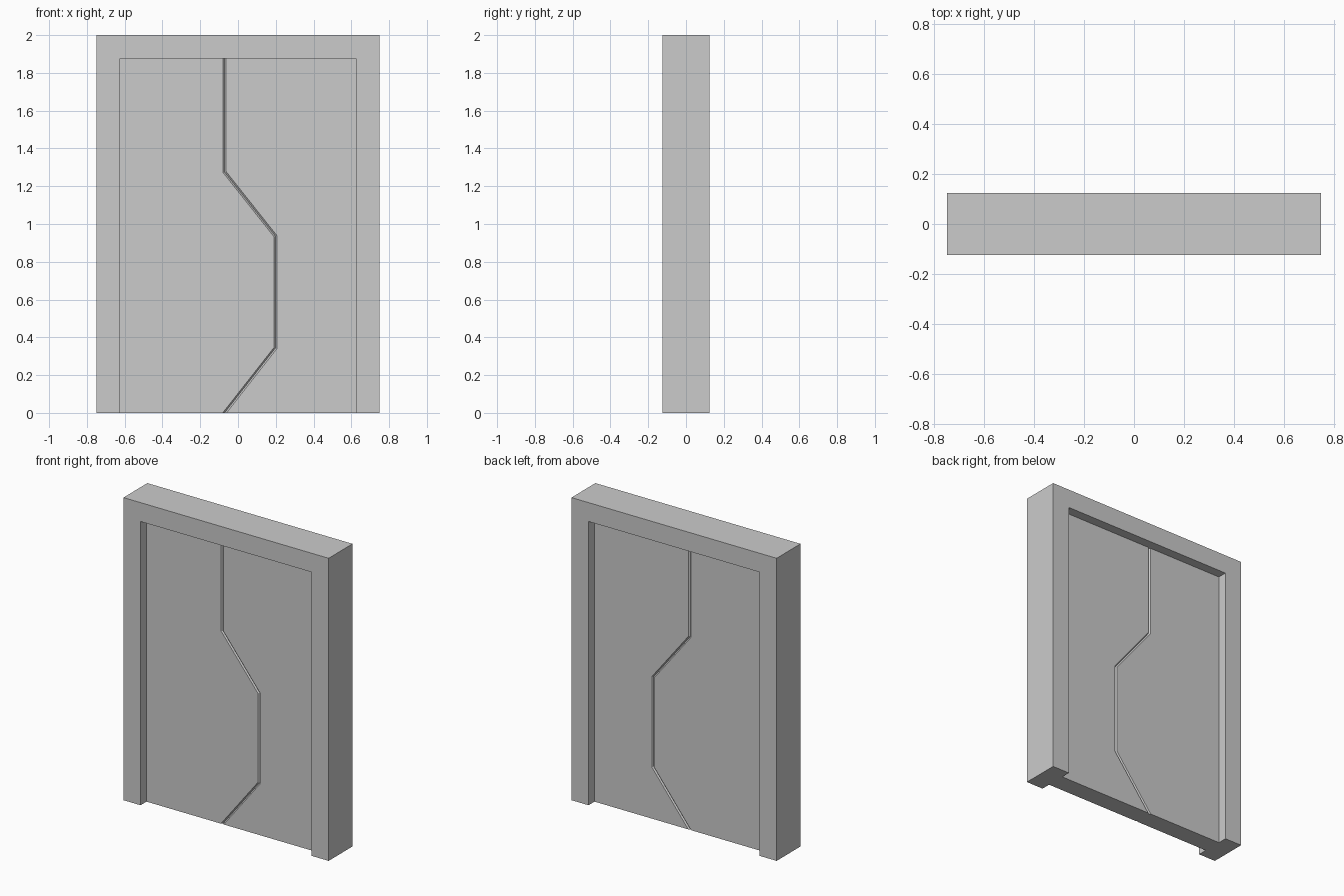
import bpy, bmesh
from mathutils import Vector

if "Cube" in bpy.data.objects:
    bpy.data.objects.remove(bpy.data.objects["Cube"])


def loft(name, layers):
    """Solid from matching xz outlines stacked along y: [(y, outline), ...]"""
    bm = bmesh.new()
    rings = [[bm.verts.new((x, y, z)) for x, z in pts] for y, pts in layers]
    n = len(rings[0])
    for a, b in zip(rings, rings[1:]):
        for i in range(n):
            j = (i + 1) % n
            bm.faces.new((a[i], a[j], b[j], b[i]))
    bm.faces.new(rings[0])
    bm.faces.new(rings[-1])
    bmesh.ops.recalc_face_normals(bm, faces=bm.faces)
    mesh = bpy.data.meshes.new(name)
    bm.to_mesh(mesh)
    bm.free()
    obj = bpy.data.objects.new(name, mesh)
    bpy.context.collection.objects.link(obj)


def offset(path, d):
    """Mitred sideways offset of a top-to-bottom path, ends kept at their height"""
    pts = [Vector(p) for p in path]
    dirs = [(b - a).normalized() for a, b in zip(pts, pts[1:])]
    nrm = [Vector((-t.y, t.x)) for t in dirs]
    out = [pts[0] + Vector((d / nrm[0].x, 0))]
    for p, a, b in zip(pts[1:-1], nrm, nrm[1:]):
        out.append(p + (a + b) * d / (1 + a.dot(b)))
    out.append(pts[-1] + Vector((d / nrm[-1].x, 0)))
    return [tuple(p) for p in out]


W, H, D = 0.75, 2.0, 0.125          # outer half width, height, half depth
OW, OH, PD = 0.625, 1.875, 0.0625   # opening half width, height, panel half depth
BEVEL = 0.008

# Door frame, open at the floor
frame = [(-W, 0), (-W, H), (W, H), (W, 0), (OW, 0), (OW, OH), (-OW, OH), (-OW, 0)]
loft("door_frame", [(-D, frame), (D, frame)])

# Two sliding panels meeting on a zigzag seam with bevelled edges
seam = [(-0.071, OH), (-0.071, 1.275), (0.198, 0.936), (0.198, 0.343), (-0.071, 0)]
for name, side in (("left_panel", -1), ("right_panel", 1)):
    outer = [(side * OW, 0), (side * OW, OH)]
    full = outer + seam
    inset = outer + offset(seam, side * BEVEL)
    loft(name, [(-PD, inset), (-PD + BEVEL, full), (PD - BEVEL, full), (PD, inset)])
